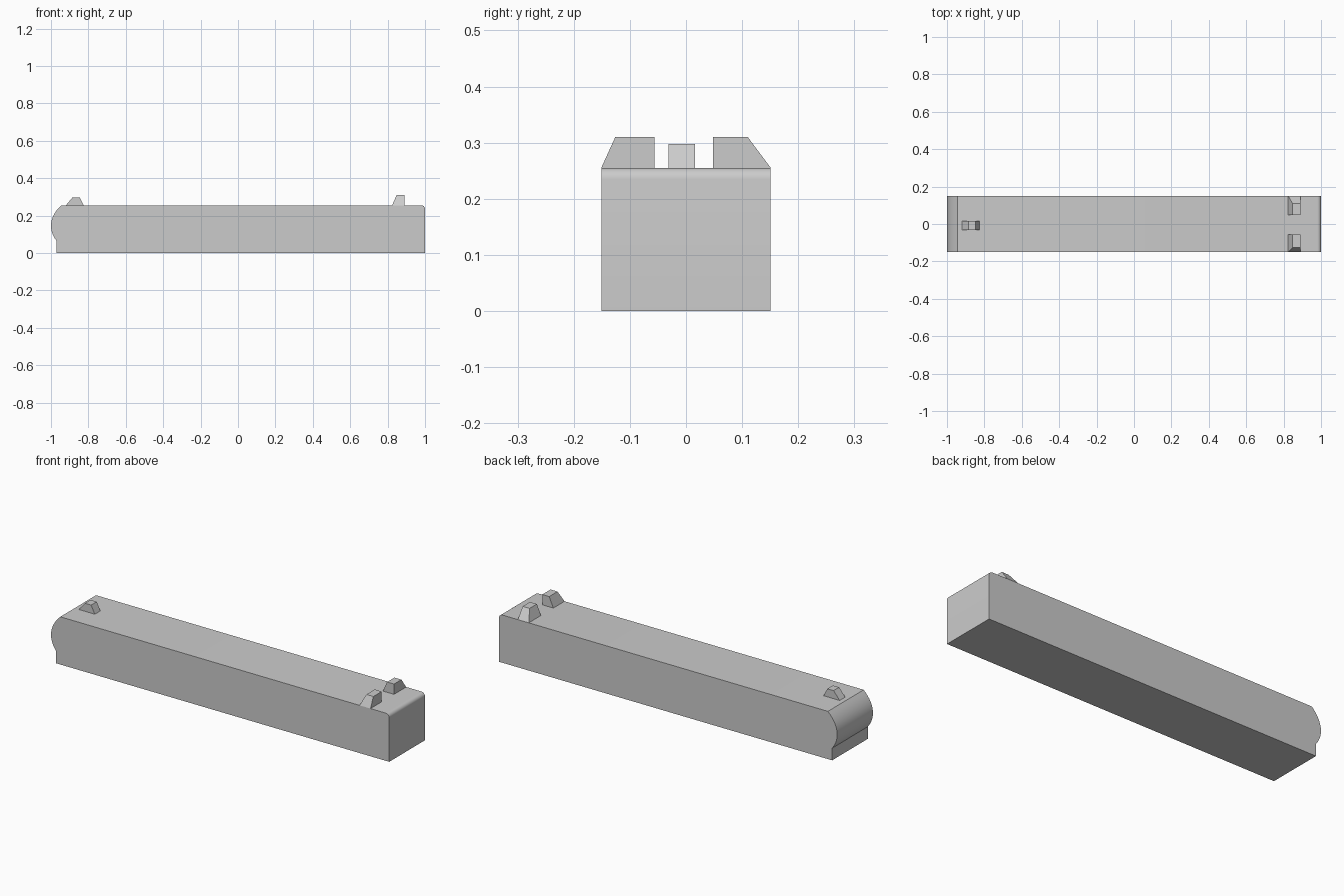
import bpy, bmesh, math
from mathutils import Vector
from mathutils.geometry import interpolate_bezier

if "Cube" in bpy.data.objects:
    bpy.data.objects.remove(bpy.data.objects["Cube"])


def finish(name, bm, smooth=False):
    bmesh.ops.recalc_face_normals(bm, faces=bm.faces)
    me = bpy.data.meshes.new(name)
    bm.to_mesh(me)
    bm.free()
    ob = bpy.data.objects.new(name, me)
    bpy.context.collection.objects.link(ob)
    if smooth:
        bpy.ops.object.select_all(action='DESELECT')
        bpy.context.view_layer.objects.active = ob
        ob.select_set(True)
        bpy.ops.object.shade_smooth_by_angle(angle=math.radians(30))
    return ob


def arc(*pts, n=9):
    return [(p.x, p.y) for p in interpolate_bezier(*[Vector((x, z, 0)) for x, z in pts], n)]


def frustum(name, bottom, top, z0, z1):
    """Tapered block; bottom and top are (x0, x1, y0, y1)."""
    bm = bmesh.new()
    rings = []
    for (x0, x1, y0, y1), z in ((bottom, z0), (top, z1)):
        rings.append([bm.verts.new((x, y, z)) for x, y in
                      ((x0, y0), (x1, y0), (x1, y1), (x0, y1))])
    a, b = rings
    bm.faces.new(a)
    bm.faces.new(b)
    for i in range(4):
        j = (i + 1) % 4
        bm.faces.new((a[i], a[j], b[j], b[i]))
    return finish(name, bm)


W, TOP = 0.151, 0.255

# Long body: side profile with bulged nose and rounded rear top edge
profile = [(-0.97, 0), (1, 0)]
profile += arc((1, 0.235), (1, 0.246), (0.991, TOP), (0.98, TOP), n=7)
profile += arc((-0.945, TOP), (-0.98, 0.222), (-1, 0.185), (-1, 0.145))
profile += arc((-1, 0.145), (-1, 0.112), (-0.986, 0.085), (-0.97, 0.065))[1:]
bm = bmesh.new()
face = bm.faces.new([bm.verts.new((x, -W, z)) for x, z in profile])
ext = bmesh.ops.extrude_face_region(bm, geom=[face], use_keep_orig=True)
bmesh.ops.translate(bm, vec=(0, 2 * W, 0),
                    verts=[v for v in ext['geom'] if isinstance(v, bmesh.types.BMVert)])
finish("body", bm, smooth=True)

# Single small block near the bulged end
frustum("front_sight", (-0.92, -0.825, -0.031, 0.016),
        (-0.884, -0.847, -0.031, 0.016), TOP, 0.298)

# Pair of blocks at the other end, sloped on the outer sides
for name, base_y, top_y in (("rear_sight_front", (-W, -0.056), (-0.126, -0.056)),
                            ("rear_sight_back", (0.048, W), (0.048, 0.11))):
    frustum(name, (0.824, 0.889, *base_y), (0.848, 0.889, *top_y), TOP, 0.31)
